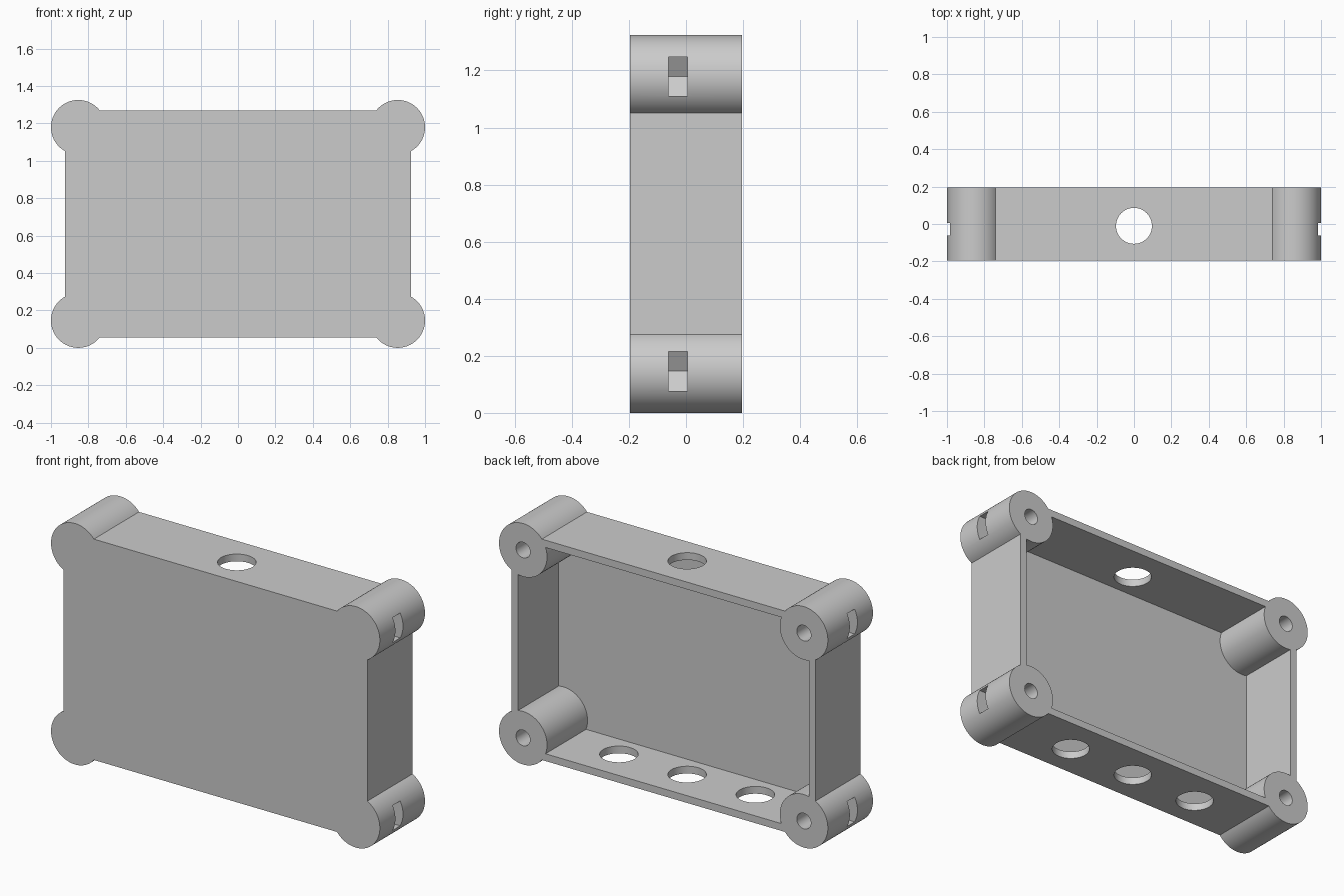
import bpy
import bmesh
from math import acos, asin, cos, sin, pi

if "Cube" in bpy.data.objects:
    bpy.data.objects.remove(bpy.data.objects["Cube"])

# Main sizes
MID_Z = 0.6625                 # middle of the height
HALF_W, HALF_H, HALF_D = 0.924, 0.607, 0.196
WALL = 0.04
POST_X, POST_Z, POST_R = 0.854, 0.5165, 0.146
SCREW_R = 0.043
HOLE_R, HOLE_Y, HOLE_GAP = 0.096, -0.01, 0.415
NUT_R, NUT_Y, NUT_HALF = 0.079, -0.028, 0.033

grey = bpy.data.materials.new("plain_grey")
grey.use_nodes = True
COLOR = (0.6, 0.6, 0.6, 1)
grey.diffuse_color = COLOR
grey.node_tree.nodes["Principled BSDF"].inputs["Base Color"].default_value = COLOR


def prism(name, points, y0, y1):
    """Closed solid with an outline in x and z, running from y0 to y1."""
    bm = bmesh.new()
    front, back = [[bm.verts.new((x, y, z + MID_Z)) for x, z in points] for y in (y0, y1)]
    bm.faces.new(front)
    bm.faces.new(back[::-1])
    for i in range(len(points)):
        bm.faces.new((front[i], front[i - 1], back[i - 1], back[i]))
    bmesh.ops.recalc_face_normals(bm, faces=bm.faces)
    mesh = bpy.data.meshes.new(name)
    bm.to_mesh(mesh)
    bm.free()
    obj = bpy.data.objects.new(name, mesh)
    bpy.context.collection.objects.link(obj)
    mesh.materials.append(grey)
    return obj


def four_corner_outline(w, h, inward):
    """Rectangle with a post arc at each corner, bulging out or biting in."""
    start = -acos((w - POST_X) / POST_R)
    end = pi - asin((h - POST_Z) / POST_R)
    if inward:
        end -= 2 * pi
    steps = 20 if inward else 44
    arc = []
    for i in range(steps + 1):
        a = start + (end - start) * i / steps
        arc.append((POST_X + POST_R * cos(a), POST_Z + POST_R * sin(a)))
    upper = arc + [(-x, z) for x, z in reversed(arc)]
    return upper + [(-x, -z) for x, z in upper]


def circle(x, z, r, n=32):
    return [(x + r * cos(2 * pi * i / n), z + r * sin(2 * pi * i / n)) for i in range(n)]


def cut(target, cutter):
    cutter.hide_render = True
    mod = target.modifiers.new("cut", "BOOLEAN")
    mod.operation = "DIFFERENCE"
    mod.solver = "EXACT"
    mod.object = cutter
    bpy.context.view_layer.objects.active = target
    bpy.ops.object.modifier_apply(modifier=mod.name)
    bpy.data.objects.remove(cutter)


# Solid case with corner posts, then the cavity open to the back
case = prism("case", four_corner_outline(HALF_W, HALF_H, False), -HALF_D, HALF_D)
cavity = four_corner_outline(HALF_W - WALL, HALF_H - WALL, True)
cut(case, prism("cavity_cutter", cavity, -HALF_D + WALL, HALF_D + 0.1))

# Screw holes and side nut pockets in each post
for sx in (-1, 1):
    for sz in (-1, 1):
        x, z = sx * POST_X, sz * POST_Z
        cut(case, prism("screw_cutter", circle(x, z, SCREW_R), -0.1, HALF_D + 0.1))
        half = NUT_R * sin(pi / 3)
        inner, outer = x - sx * NUT_R / 2, sx * 1.1
        pocket = [(x - sx * NUT_R, z), (inner, z - half), (outer, z - half),
                  (outer, z + half), (inner, z + half)]
        cut(case, prism("nut_cutter", pocket, NUT_Y - NUT_HALF, NUT_Y + NUT_HALF))

# One round hole in the top wall, three in the bottom wall
holes = [(0, HALF_H)] + [(i * HOLE_GAP, -HALF_H) for i in (-1, 0, 1)]
for x, z in holes:
    bpy.ops.mesh.primitive_cylinder_add(vertices=48, radius=HOLE_R, depth=0.2,
                                        location=(x, HOLE_Y, z + MID_Z))
    cutter = bpy.context.object
    cutter.data.materials.append(grey)
    cut(case, cutter)

# Smooth curved walls, keep edges sharp
bpy.ops.object.select_all(action="DESELECT")
case.select_set(True)
bpy.context.view_layer.objects.active = case
bpy.ops.object.shade_smooth_by_angle(angle=pi / 6)
